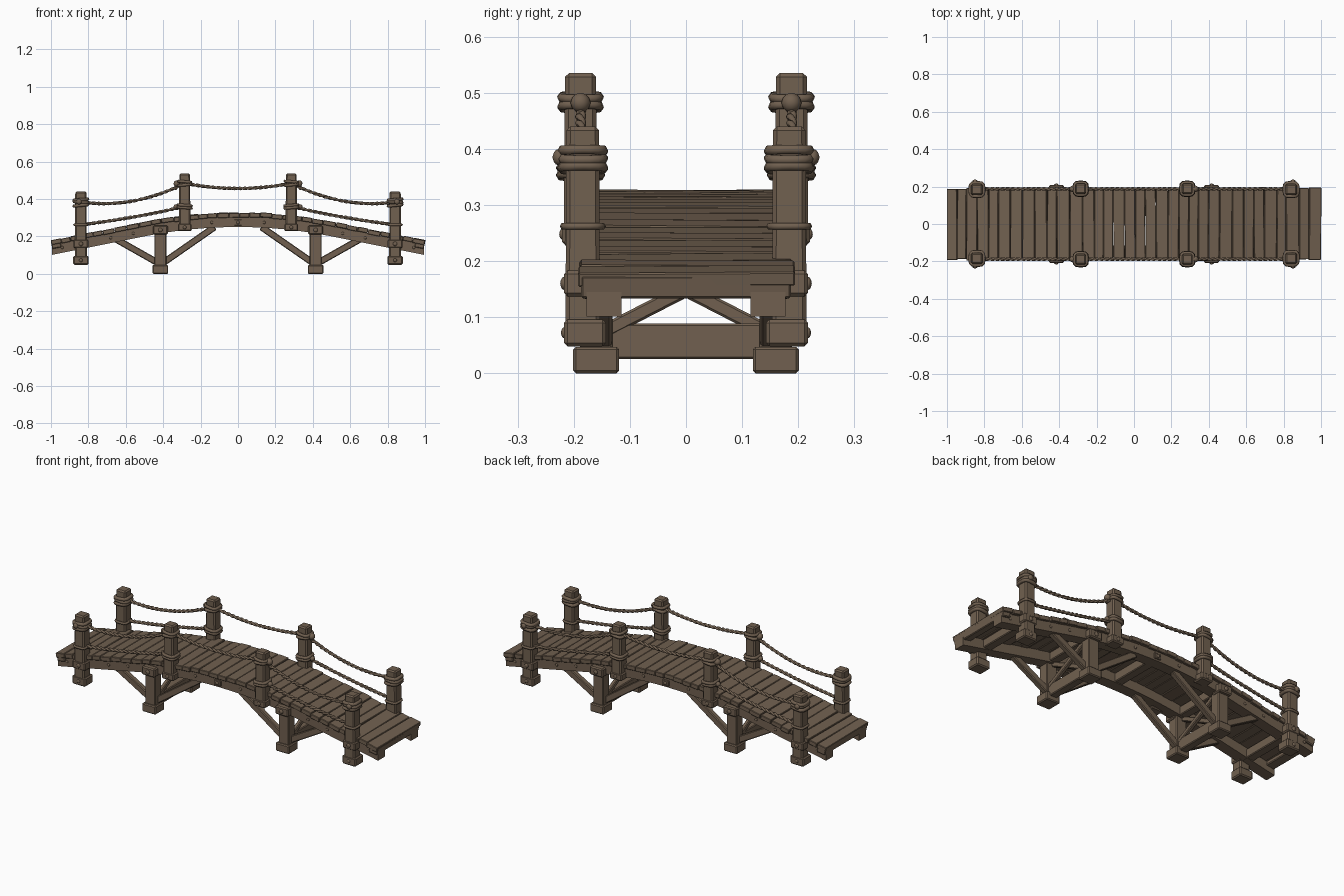
import bpy, bmesh, math, random
from mathutils import Vector, Quaternion, Euler

random.seed(7)
cube = bpy.data.objects.get("Cube")
if cube:
    bpy.data.objects.remove(cube, do_unlink=True)


def material(name, rgb):
    m = bpy.data.materials.new(name)
    m.use_nodes = True
    m.diffuse_color = (*rgb, 1)
    m.node_tree.nodes["Principled BSDF"].inputs["Base Color"].default_value = (*rgb, 1)
    return m


WOOD = material("weathered_wood", (0.165, 0.118, 0.08))
SIDES = (-1, 1)


def add_object(name, data):
    data.materials.append(WOOD)
    ob = bpy.data.objects.new(name, data)
    bpy.context.collection.objects.link(ob)
    return ob


def mesh_object(name, bm):
    bmesh.ops.recalc_face_normals(bm, faces=bm.faces)
    me = bpy.data.meshes.new(name)
    bm.to_mesh(me)
    bm.free()
    return add_object(name, me)


def box(name, loc, size, rot=None, bevel=0.004, taper=1.0):
    """Chamfered timber block, optionally narrower at its top."""
    bm = bmesh.new()
    bmesh.ops.create_cube(bm, size=1)
    for v in bm.verts:
        k = taper if v.co.z > 0 else 1
        v.co = Vector((v.co.x * size[0] * k, v.co.y * size[1] * k, v.co.z * size[2]))
    bmesh.ops.bevel(bm, geom=bm.edges[:], offset=bevel, segments=1, affect='EDGES')
    ob = mesh_object(name, bm)
    ob.location = loc
    if rot:
        ob.rotation_mode = 'QUATERNION'
        ob.rotation_quaternion = rot
    return ob


def strut(name, a, b, width, depth):
    """Straight timber between two points."""
    a, b = Vector(a), Vector(b)
    d = b - a
    return box(name, (a + b) / 2, (width, depth, d.length), d.to_track_quat('Z', 'Y'))


def tube(name, points, radius, closed=False):
    cu = bpy.data.curves.new(name, 'CURVE')
    cu.dimensions = '3D'
    cu.bevel_depth = radius
    cu.bevel_resolution = 1
    cu.use_fill_caps = True
    sp = cu.splines.new('POLY')
    sp.points.add(len(points) - 1)
    for p, co in zip(sp.points, points):
        p.co = (*co, 1)
    sp.use_cyclic_u = closed
    sp.use_smooth = True
    return add_object(name, cu)


def rope(name, a, b, sag):
    """Two strands twisted around a sagging line."""
    a, b = Vector(a), Vector(b)
    n = int((b - a).length / 0.008)
    for strand in range(2):
        pts = []
        for i in range(n + 1):
            t = i / n
            p = a.lerp(b, t) - Vector((0, 0, 4 * sag * t * (1 - t)))
            ang = i * 0.9 + strand * math.pi
            pts.append(p + Vector((0, math.cos(ang), math.sin(ang))) * 0.004)
        tube(name, pts, 0.0062)


def coil(name, x, y, z, half, radius=0.009, tilt=0.0):
    """Rounded square loop of rope around a post."""
    pts = []
    for i in range(20):
        a = math.tau * i / 20
        c, s = math.cos(a), math.sin(a)
        k = half / (abs(c) ** 4 + abs(s) ** 4) ** 0.25
        pts.append((x + k * c, y + k * s, z + tilt * c))
    tube(name, pts, radius, True)


def knob(name, loc, radius, squash=1.0):
    bm = bmesh.new()
    bmesh.ops.create_icosphere(bm, subdivisions=2, radius=radius)
    ob = mesh_object(name, bm)
    ob.location = loc
    ob.scale.y = squash
    for f in ob.data.polygons:
        f.use_smooth = True


def deck_top(x):
    x = abs(x)
    return 0.328 - 0.2 * x * x if x < 0.5 else 0.278 - 0.2 * (x - 0.5)


def deck_pitch(x):
    return math.copysign(math.atan(0.4 * min(abs(x), 0.5)), x)


# Deck planks of uneven width
x = -1.0
while x < 0.995:
    w = random.uniform(0.048, 0.072)
    if x + w > 0.95:
        w = 1.0 - x
    c = x + w / 2
    rot = Euler((random.uniform(-0.01, 0.01), deck_pitch(c), random.uniform(-0.008, 0.008)))
    box("deck_plank", (c, random.uniform(-0.003, 0.003), deck_top(c) - 0.013 + random.uniform(-0.002, 0.002)),
        (w - 0.001, random.uniform(0.374, 0.39), 0.025), rot.to_quaternion(), 0.0025)
    x += w

# Arched side beams
for sy in SIDES:
    bm = bmesh.new()
    prev = None
    steps = 32
    for i in range(steps + 1):
        x = -0.995 + 1.99 * i / steps
        top = deck_top(x) - 0.023
        ring = [bm.verts.new((x, sy * y, top - d))
                for y, d in ((0.115, 0), (0.177, 0), (0.177, 0.055), (0.115, 0.055))]
        if prev:
            for j in range(4):
                bm.faces.new((prev[j], prev[j - 1], ring[j - 1], ring[j]))
        if i in (0, steps):
            bm.faces.new(ring)
        prev = ring
    mesh_object("arched_beam", bm)

# Cross beams under the deck and thick end boards
for x in (-0.84, -0.415, 0, 0.415, 0.84):
    box("deck_cross_beam", (x, 0, deck_top(x) - 0.05), (0.05, 0.33, 0.05))
for sx in SIDES:
    box("end_board", (sx * 0.972, 0, 0.158), (0.05, 0.375, 0.042),
        Euler((0, sx * 0.19, 0)).to_quaternion())

for sx in SIDES:
    for sy in SIDES:
        # Outer railing posts
        px, py = sx * 0.84, sy * 0.184
        box("outer_post", (px, py, 0.245), (0.064, 0.062, 0.39), None, 0.007, 0.94)
        box("outer_post_foot", (px, sy * 0.18, 0.072), (0.082, 0.074, 0.048), None, 0.006)
        box("outer_post_collar", (px, sy * 0.182, 0.16), (0.08, 0.07, 0.046), None, 0.006)
        knob("bolt", (px, sy * 0.217, 0.16), 0.012, 0.6)
        knob("bolt", (px, sy * 0.217, 0.072), 0.01, 0.6)
        for dz, tilt in ((0.366, 0.004), (0.383, -0.003), (0.396, 0.003)):
            coil("outer_post_coil", px, py, dz, 0.036, 0.0095, tilt)
        coil("outer_post_low_coil", px, py, 0.262, 0.034, 0.007)
        knob("rope_knot", (px + sx * 0.01, sy * 0.226, 0.385), 0.015, 0.8)

        # Inner railing posts
        ix, iy = sx * 0.285, sy * 0.188
        box("inner_post", (ix, iy, 0.382), (0.062, 0.06, 0.306), None, 0.007, 0.92)
        box("inner_post_collar", (ix, iy, 0.248), (0.074, 0.066, 0.04), None, 0.006)
        knob("bolt", (ix, sy * 0.22, 0.248), 0.01, 0.6)
        for dz, tilt in ((0.475, 0.004), (0.492, -0.003)):
            coil("inner_post_coil", ix, iy, dz, 0.033, 0.0085, tilt)
        for dz in (0.353, 0.366):
            coil("inner_post_low_coil", ix, iy, dz, 0.035, 0.0085, sx * 0.003)
        knob("rope_knot", (ix + sx * 0.042, iy, 0.482), 0.018)
        knob("rope_knot", (ix + sx * 0.046, iy, 0.358), 0.014)
        strut("rope_tail", (ix + sx * 0.044, iy, 0.48), (ix + sx * 0.05, iy, 0.447), 0.014, 0.014)

        # Hanging side ropes
        rope("upper_side_rope", (px, iy, 0.384), (ix, iy, 0.484), 0.045)
        rope("lower_side_rope", (px, iy, 0.262), (ix, iy, 0.36), 0.008)

        # Support legs with long diagonal braces
        lx, ly = sx * 0.415, sy * 0.16
        box("support_leg", (lx, ly, 0.135), (0.064, 0.058, 0.23))
        box("support_foot", (lx, ly, 0.0235), (0.084, 0.082, 0.047), None, 0.005)
        box("support_collar", (lx, sy * 0.176, 0.234), (0.08, 0.064, 0.048), None, 0.006)
        knob("bolt", (lx, sy * 0.209, 0.234), 0.012, 0.6)
        strut("inner_brace", (sx * 0.395, sy * 0.148, 0.062), (sx * 0.125, sy * 0.148, 0.25), 0.03, 0.036)
        strut("outer_brace", (sx * 0.435, sy * 0.148, 0.062), (sx * 0.665, sy * 0.148, 0.192), 0.03, 0.036)

    # Ties and crossed braces between the two legs
    box("support_tie", (sx * 0.415, 0, 0.057), (0.044, 0.29, 0.064))
    for sy in SIDES:
        strut("crossed_brace", (sx * 0.415 + sy * 0.012, -sy * 0.15, 0.072),
              (sx * 0.415 + sy * 0.012, sy * 0.15, 0.226), 0.022, 0.026)

# Middle ropes and centre bolt plates
for sy in SIDES:
    rope("middle_rope", (-0.285, sy * 0.188, 0.484), (0.285, sy * 0.188, 0.484), 0.028)
    box("centre_plate", (0, sy * 0.178, 0.274), (0.04, 0.012, 0.03), None, 0.002)
    knob("bolt", (0, sy * 0.185, 0.274), 0.009, 0.6)
    for sx in SIDES:
        for x in (0.14, 0.56, 0.68, 0.94):
            knob("beam_bolt", (sx * x, sy * 0.178, deck_top(x) - 0.05), 0.008, 0.6)
